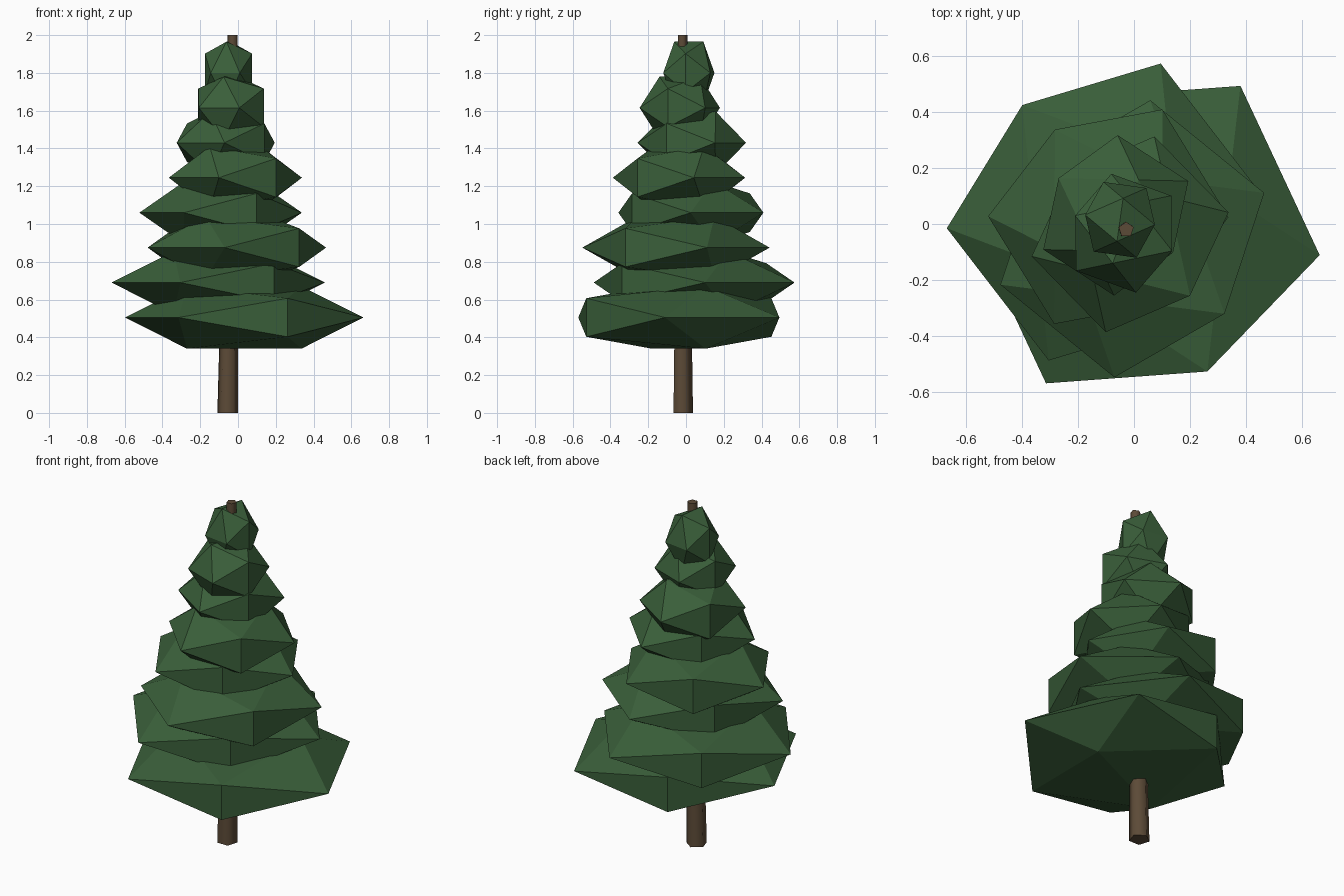
import bpy, bmesh, math
from mathutils import Matrix, Vector

cube = bpy.data.objects.get("Cube")
if cube:
    bpy.data.objects.remove(cube, do_unlink=True)


def make_material(name, rgb):
    mat = bpy.data.materials.new(name)
    mat.use_nodes = True
    mat.diffuse_color = (*rgb, 1)
    mat.node_tree.nodes["Principled BSDF"].inputs["Base Color"].default_value = (*rgb, 1)
    return mat


def add_object(name, bm, mat):
    bmesh.ops.recalc_face_normals(bm, faces=bm.faces)
    mesh = bpy.data.meshes.new(name)
    bm.to_mesh(mesh)
    bm.free()
    mesh.materials.append(mat)
    obj = bpy.data.objects.new(name, mesh)
    bpy.context.collection.objects.link(obj)
    return obj


green = make_material("needle_green", (0.042, 0.114, 0.042))
brown = make_material("bark_brown", (0.107, 0.069, 0.038))

# Trunk: tapered five-sided stem, leaning slightly
bm = bmesh.new()
rings = []
for x, z, radius in ((-0.055, 0, 0.057), (-0.028, 2, 0.028)):
    ring = []
    for i in range(5):
        a = math.radians(90 + 72 * i)
        ring.append(bm.verts.new((x + radius * math.cos(a), -0.02 + radius * math.sin(a), z)))
    bm.faces.new(ring)
    rings.append(ring)
for i in range(5):
    j = (i + 1) % 5
    bm.faces.new((rings[0][i], rings[0][j], rings[1][j], rings[1][i]))
trunk = add_object("trunk", bm, brown)
bpy.ops.object.select_all(action="DESELECT")
trunk.select_set(True)
bpy.context.view_layer.objects.active = trunk
bpy.ops.object.shade_smooth_by_angle(angle=math.radians(80))

# Foliage: flattened icosahedra lying edge up (centre x, centre y, radius, turn)
TIERS = [
    (0.033, -0.038, 0.636, 25.1),
    (-0.105, 0.043, 0.568, 37.6),
    (-0.006, -0.053, 0.500, 50.9),
    (-0.092, 0.026, 0.430, 31.5),
    (-0.014, -0.037, 0.361, 44.3),
    (-0.065, 0.031, 0.287, 57),
    (-0.037, -0.033, 0.217, 70),
    (-0.050, 0.015, 0.148, 82),
]
GOLDEN = (1 + math.sqrt(5)) / 2
UNIT = math.sqrt(1 + GOLDEN ** 2)

for n, (x, y, radius, turn) in enumerate(TIERS):
    bm = bmesh.new()
    for s in (-1, 1):
        for t in (-GOLDEN, GOLDEN):
            for co in ((s, 0, t), (0, t, s), (t, s, 0)):
                bm.verts.new(Vector(co) / UNIT)
    bmesh.ops.convex_hull(bm, input=bm.verts)
    place = (Matrix.Translation((x, y, 0.505 + 0.185 * n))
             @ Matrix.Rotation(math.radians(turn), 4, "Z")
             @ Matrix.Diagonal((radius, radius, 0.194, 1)))
    bm.transform(place)
    add_object(f"foliage_tier_{n + 1}", bm, green)
